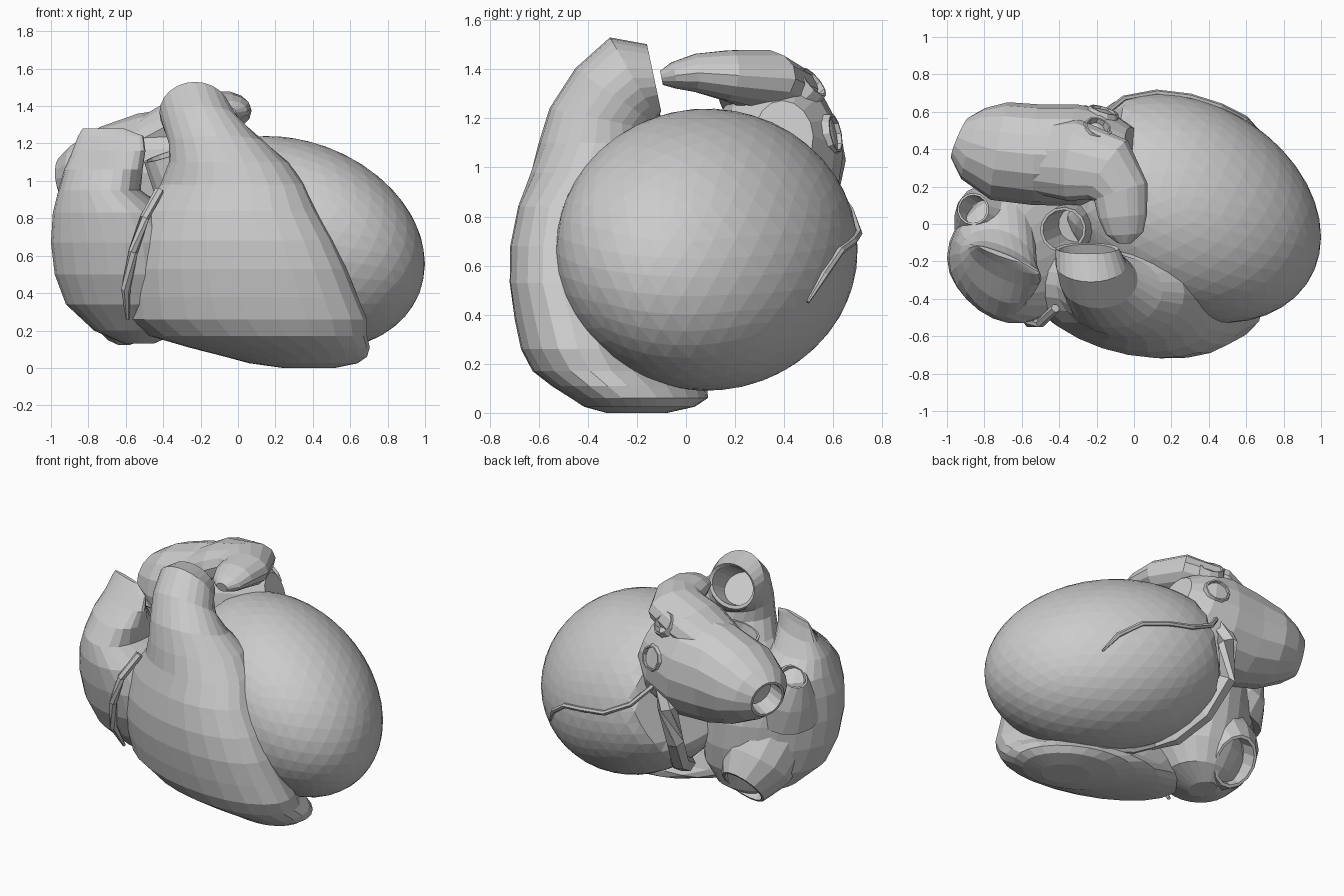
import bpy, bmesh
from math import sin, cos, pi, radians
from mathutils import Vector, Matrix


def loft(name, rings, cap_start=True, cap_end=True):
    """Skin a list of equal-length point rings."""
    bm = bmesh.new()
    vs = [[bm.verts.new(p) for p in r] for r in rings]
    n = len(vs[0])
    for a, b in zip(vs, vs[1:]):
        for i in range(n):
            j = (i + 1) % n
            bm.faces.new((a[i], a[j], b[j], b[i]))
    if cap_start:
        bm.faces.new(vs[0][::-1])
    if cap_end:
        bm.faces.new(vs[-1])
    bmesh.ops.recalc_face_normals(bm, faces=bm.faces)
    return finish(name, bm)


def finish(name, bm):
    me = bpy.data.meshes.new(name)
    bm.to_mesh(me)
    bm.free()
    ob = bpy.data.objects.new(name, me)
    bpy.context.collection.objects.link(ob)
    return ob


def slab(cx, cy, cz, rx, ry, skew=0.0, tilt=0.0, fan=0.0, n=24):
    """Near-horizontal oval; tilt leans its normal back, fan widens its +x side."""
    v = Vector((0, cos(radians(tilt)), -sin(radians(tilt))))
    out = []
    for i in range(n):
        t = 2 * pi * i / n
        p = Vector((cx + rx * cos(t), cy, cz))
        out.append(p + v * (ry * sin(t) * (1 + fan * cos(t)) + skew * cos(t)))
    return out


def tube(name, pts, n=14, open_end=False, depth=0.12):
    """Oval tube along (x, y, z, side radius, up radius); an open end folds inwards."""
    P = [Vector(p[:3]) for p in pts]
    rings = []
    for i, p in enumerate(pts):
        t = (P[min(i + 1, len(P) - 1)] - P[max(i - 1, 0)]).normalized()
        u = t.cross(Vector((0, 0, 1)))
        u = u.normalized() if u.length > 0.05 else Vector((1, 0, 0))
        v = u.cross(t)
        ang = [2 * pi * k / n for k in range(n)]
        rings.append([P[i] + u * p[3] * cos(a) + v * p[4] * sin(a) for a in ang])
    if open_end:
        for shrink, d in ((0.88, 0.0), (0.8, depth)):
            rings.append([P[-1] + (q - P[-1]) * shrink - t * d for q in rings[len(pts) - 1]])
    return loft(name, rings)


# left ventricle: sheared egg (given extents and slants) with a flattened base
CENTER = Vector((0.29, 0.085, 0.665))
EX, EY, EZ, SXY, SXZ = 0.71, 0.615, 0.575, -0.25, -0.19
c32 = -SXY * SXZ / (1 - SXY ** 2) ** 0.5
SHAPE = Matrix(((EX, 0, 0),
                (EY * SXY, EY * (1 - SXY ** 2) ** 0.5, 0),
                (EZ * SXZ, EZ * c32, EZ * (1 - SXZ ** 2 - c32 ** 2) ** 0.5)))
BASE = Vector((-0.86, 0.43, 0.26)).normalized()
bm = bmesh.new()
bmesh.ops.create_icosphere(bm, subdivisions=4, radius=1)
for vert in bm.verts:
    d = SHAPE @ vert.co
    d -= BASE * max(0, d.dot(BASE) - 0.60)
    vert.co = CENTER + d
finish("left_ventricle", bm)


def on_ventricle(p, lift=0.0):
    d = Vector(p) - CENTER
    return CENTER + d / (SHAPE.inverted() @ d).length * (1 + lift)


# right ventricle, curling back into the open outflow trunk
loft("right_ventricle", [slab(*r) for r in (
    (0.38, -0.20, 0.00, 0.14, 0.12, -0.03),
    (0.35, -0.19, 0.025, 0.29, 0.22, -0.05),
    (0.31, -0.19, 0.06, 0.38, 0.27, -0.07),
    (0.22, -0.23, 0.11, 0.485, 0.305, -0.09),
    (0.11, -0.29, 0.17, 0.58, 0.32, -0.10),
    (0.05, -0.33, 0.26, 0.64, 0.325, -0.11),
    (0.02, -0.36, 0.38, 0.62, 0.32, -0.11),
    (-0.01, -0.40, 0.53, 0.59, 0.30, -0.11),
    (-0.03, -0.41, 0.68, 0.54, 0.29, -0.10),
    (-0.05, -0.40, 0.84, 0.47, 0.27, -0.09),
    (-0.03, -0.37, 0.98, 0.385, 0.26, -0.04),
    (-0.05, -0.37, 1.10, 0.32, 0.23, 0.0),
    (-0.11, -0.36, 1.20, 0.26, 0.20, 0.0, 12),
    (-0.19, -0.295, 1.295, 0.21, 0.19, 0.0, 35),
    (-0.23, -0.215, 1.365, 0.19, 0.19, 0.0, 60),
    (-0.25, -0.13, 1.365, 0.17, 0.14, 0.0, 78),
    (-0.25, -0.14, 1.365, 0.15, 0.12, 0.0, 75),
    (-0.23, -0.27, 1.29, 0.12, 0.11, 0.0, 45),
)])

# right atrium with its thin front crest
loft("right_atrium", [slab(*r) for r in (
    (-0.53, 0.02, 0.13, 0.08, 0.10),
    (-0.53, -0.02, 0.20, 0.24, 0.23, 0.04),
    (-0.56, -0.07, 0.34, 0.36, 0.33, 0.05, 0, 0.15),
    (-0.59, -0.10, 0.50, 0.39, 0.38, 0.06, 0, 0.2),
    (-0.61, -0.12, 0.67, 0.39, 0.40, 0.06, 0, 0.2),
    (-0.67, -0.15, 0.83, 0.32, 0.38, 0.03, 0, 0.2),
    (-0.74, -0.18, 0.95, 0.22, 0.31, -0.02, 0, 0.15),
    (-0.72, -0.22, 1.06, 0.21, 0.19, -0.06, 0, 0.1),
    (-0.69, -0.21, 1.16, 0.195, 0.09, -0.08),
    (-0.68, -0.19, 1.24, 0.175, 0.035, -0.07),
    (-0.72, -0.16, 1.28, 0.11, 0.012, -0.04),
)])

# great veins entering the right atrium
tube("upper_vein", [(-0.76, 0.00, 0.72, 0.21, 0.21), (-0.80, 0.05, 0.87, 0.17, 0.17),
                    (-0.86, 0.08, 1.00, 0.085, 0.095)], open_end=True)
tube("lower_vein", [(-0.62, 0.00, 0.50, 0.26, 0.26), (-0.61, 0.13, 0.35, 0.23, 0.24),
                    (-0.60, 0.25, 0.25, 0.14, 0.17)], open_end=True)

# left atrium body, open at its left end
tube("left_atrium", [(0.00, 0.40, 1.13, 0.12, 0.15), (-0.12, 0.38, 1.09, 0.23, 0.29),
                     (-0.30, 0.37, 1.05, 0.27, 0.34), (-0.52, 0.37, 1.04, 0.27, 0.32),
                     (-0.72, 0.39, 1.03, 0.265, 0.26), (-0.86, 0.43, 1.02, 0.20, 0.18),
                     (-0.93, 0.46, 1.01, 0.12, 0.12)], n=16, open_end=True)

# left atrial appendage hooking forwards
tube("left_appendage", [(-0.55, 0.35, 1.20, 0.18, 0.11), (-0.32, 0.34, 1.31, 0.22, 0.13),
                        (-0.14, 0.29, 1.36, 0.19, 0.125), (-0.07, 0.17, 1.375, 0.15, 0.105),
                        (-0.06, 0.04, 1.385, 0.13, 0.08), (-0.05, -0.05, 1.375, 0.10, 0.055),
                        (-0.05, -0.10, 1.365, 0.04, 0.03)])

# lung veins at the back
for i, (a, b, r) in enumerate((((-0.25, 0.38, 1.23), (-0.19, 0.52, 1.35), 0.075),
                               ((-0.22, 0.42, 1.10), (-0.16, 0.61, 1.14), 0.08))):
    tube(f"lung_vein_{i + 1}", [(*a, r * 1.7, r * 1.7), (*b, r, r)], n=10,
         open_end=True, depth=0.08)

# aortic root between the chambers
tube("aortic_root", [(-0.22, 0.05, 0.75, 0.16, 0.16), (-0.33, -0.01, 0.98, 0.13, 0.13),
                     (-0.38, -0.03, 1.14, 0.12, 0.13)], open_end=True, depth=0.25)


# surface vessels
def vessel(name, pts, r, hug=True):
    ps = [on_ventricle(p, 0.012) if hug else Vector(p) for p in pts]
    last = len(ps) - 1
    tube(name, [(*p, r * (0.4 if i == last else 1), r * (0.4 if i == last else 1))
                for i, p in enumerate(ps)], n=6)


vessel("back_vessel", [(-0.17, 0.58, 0.95), (-0.05, 0.66, 0.82), (0.12, 0.70, 0.73),
                       (0.30, 0.71, 0.70), (0.47, 0.65, 0.66), (0.60, 0.57, 0.56),
                       (0.67, 0.50, 0.45)], 0.016)
vessel("groove_vein", [(-0.16, 0.50, 1.00), (-0.20, 0.52, 0.80), (-0.21, 0.47, 0.60),
                       (-0.20, 0.38, 0.40), (-0.18, 0.22, 0.25), (-0.13, 0.08, 0.15)], 0.06)
vessel("under_vessel", [(-0.20, 0.12, 0.16), (0.05, 0.07, 0.10), (0.30, 0.04, 0.08),
                        (0.55, -0.08, 0.10)], 0.025)
vessel("right_groove_vessel", [(-0.42, -0.45, 0.95), (-0.50, -0.53, 0.80), (-0.56, -0.53, 0.62),
                               (-0.60, -0.47, 0.42), (-0.59, -0.37, 0.26)], 0.025, hug=False)
